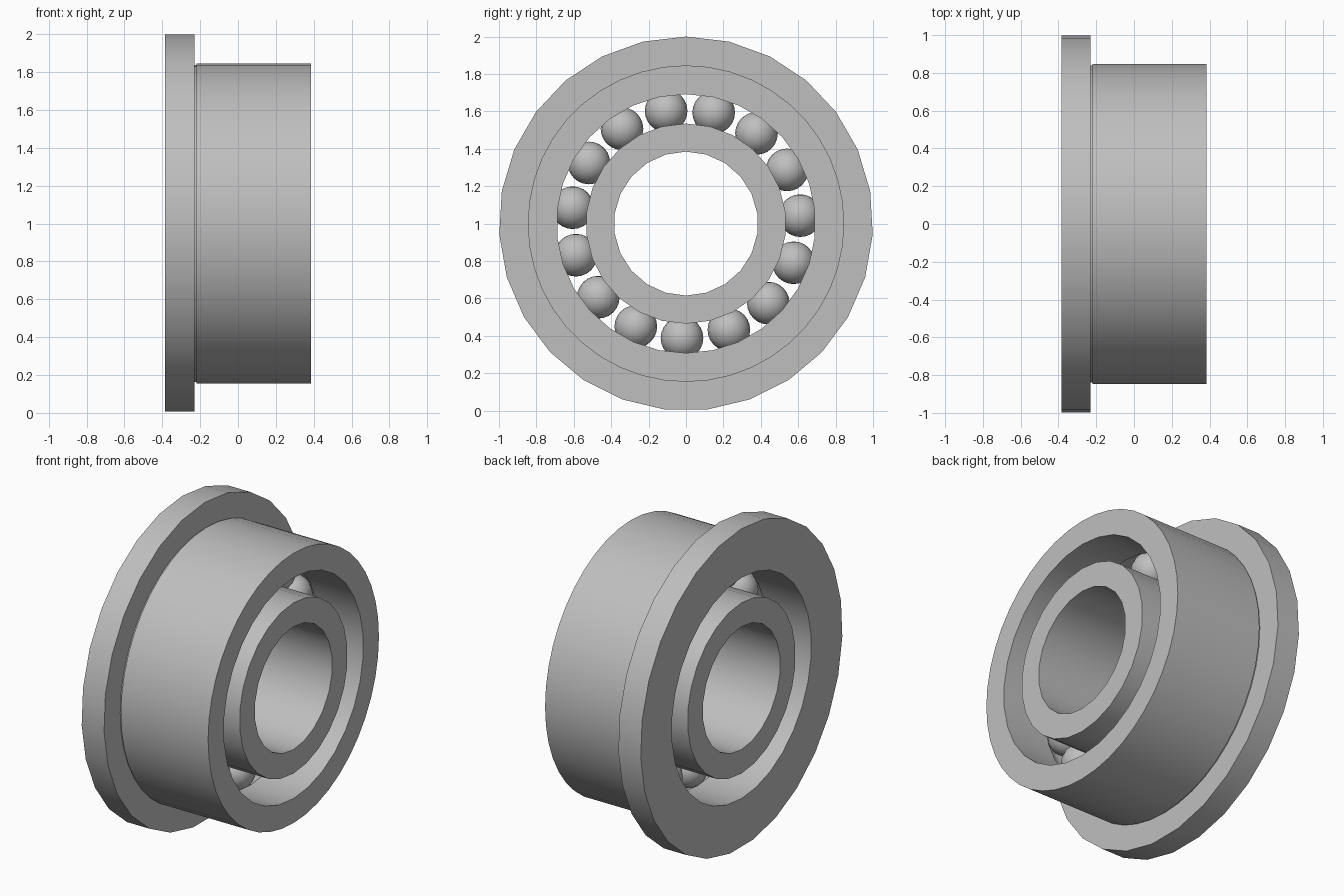
import bpy, bmesh
from math import sin, cos, pi, radians

if "Cube" in bpy.data.objects:
    bpy.data.objects.remove(bpy.data.objects["Cube"], do_unlink=True)

steel = bpy.data.materials.new("steel_grey")
steel.use_nodes = True
GREY = (0.52, 0.52, 0.52, 1)
steel.diffuse_color = GREY
steel.node_tree.nodes["Principled BSDF"].inputs["Base Color"].default_value = GREY

HALF = 0.385          # half the bearing width
PITCH = 0.612         # ball circle radius
BALL = 0.114
BALLS = 15


def finish(name, bm, angle=32):
    bmesh.ops.recalc_face_normals(bm, faces=bm.faces)
    mesh = bpy.data.meshes.new(name)
    bm.to_mesh(mesh)
    bm.free()
    mesh.materials.append(steel)
    obj = bpy.data.objects.new(name, mesh)
    bpy.context.collection.objects.link(obj)
    bpy.ops.object.select_all(action='DESELECT')
    obj.select_set(True)
    bpy.context.view_layer.objects.active = obj
    bpy.ops.object.shade_smooth_by_angle(angle=radians(angle))
    return obj


def bridge(bm, a, b):
    """Join two coaxial loops that may have different vertex counts."""
    na, nb = len(a), len(b)
    i = j = 0
    while i < na or j < nb:
        va, vb = a[i % na], b[j % nb]
        step_a, step_b = (i + 1) / na, (j + 1) / nb
        if na == nb:
            bm.faces.new((va, a[(i + 1) % na], b[(j + 1) % nb], vb))
            i, j = i + 1, j + 1
        elif step_a <= step_b:
            bm.faces.new((va, a[(i + 1) % na], vb))
            i += 1
        else:
            bm.faces.new((va, b[(j + 1) % nb], vb))
            j += 1


def ring(name, profile):
    """Revolve a closed profile of (x, radius, sides) about the x axis."""
    bm = bmesh.new()
    loops = []
    for x, r, n in profile:
        turns = [2 * pi * k / n for k in range(n)]
        loops.append([bm.verts.new((x, r * sin(t), 1 + r * cos(t))) for t in turns])
    for k, loop in enumerate(loops):
        bridge(bm, loop, loops[(k + 1) % len(loops)])
    return finish(name, bm)


def race(edge_radius, side, sides):
    """Ball groove profile, from +x to -x, cut into a ring's edge."""
    depth = abs(edge_radius - PITCH)
    reach = (BALL ** 2 - depth ** 2) ** 0.5
    points = []
    for k in range(7):
        x = reach * cos(pi * k / 6)
        points.append((x, PITCH + side * (BALL ** 2 - x * x) ** 0.5, sides))
    return points


# outer ring with flange, relief groove and ball race
ring("flanged_outer_ring",
     [(-HALF, 0.692, 30), (-HALF, 1.0, 27), (-0.23, 1.0, 27), (-0.23, 0.838, 44),
      (-0.22, 0.838, 44), (-0.22, 0.846, 44), (HALF, 0.846, 44), (HALF, 0.692, 30)]
     + race(0.692, 1, 30))

# inner ring with ball race
ring("inner_ring",
     [(-HALF, 0.535, 26), (-HALF, 0.385, 22), (HALF, 0.385, 22), (HALF, 0.535, 26)]
     + race(0.535, -1, 26))

# balls
bm = bmesh.new()
for k in range(BALLS):
    t = radians(182) + 2 * pi * k / BALLS
    new = bmesh.ops.create_uvsphere(bm, u_segments=18, v_segments=12, radius=BALL)
    bmesh.ops.translate(bm, verts=new["verts"],
                        vec=(0, PITCH * sin(t), 1 + PITCH * cos(t)))
finish("balls", bm, 60)
